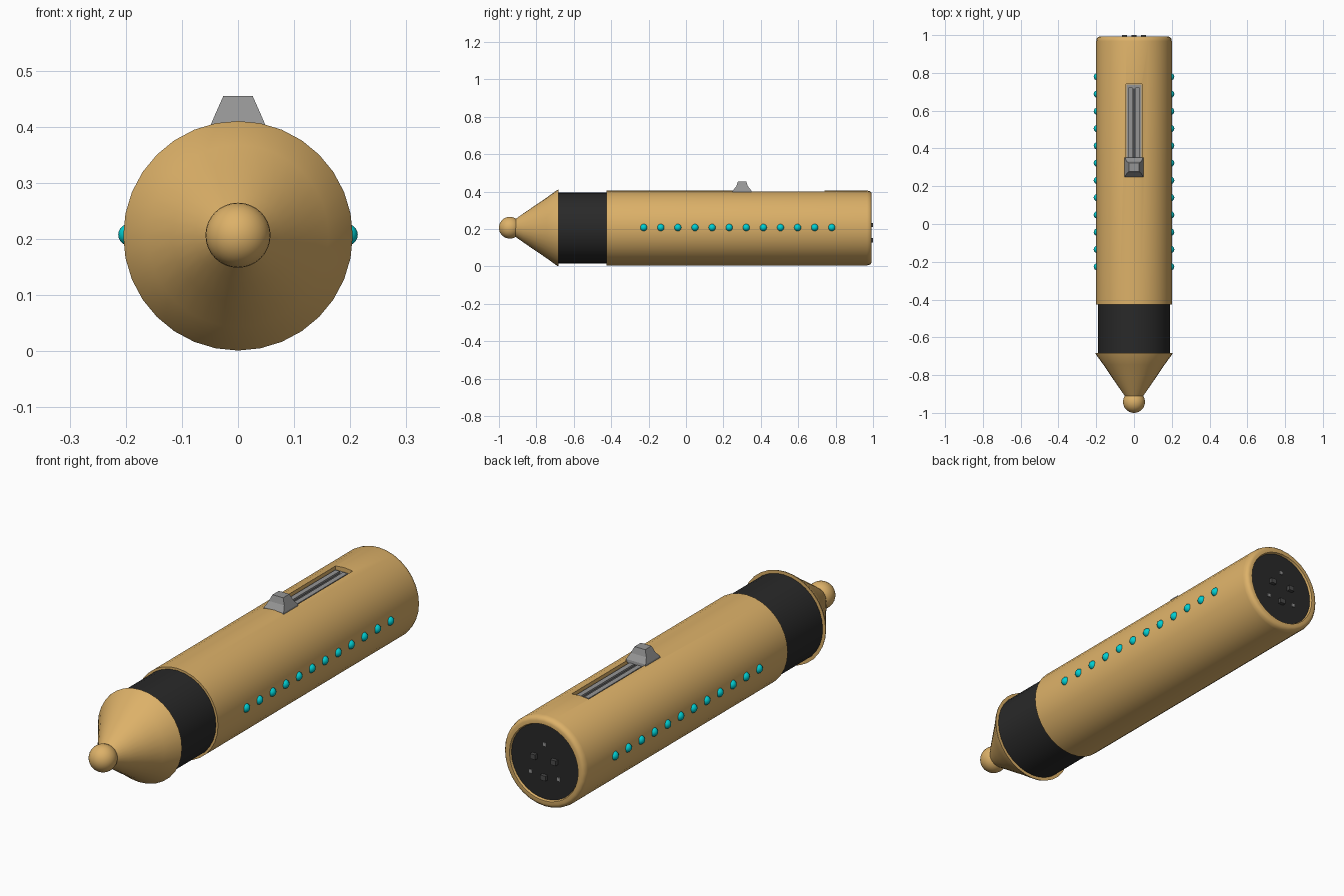
import bpy, bmesh, math
from mathutils import Matrix

if "Cube" in bpy.data.objects:
    bpy.data.objects.remove(bpy.data.objects["Cube"])

CZ = 0.2055   # height of the long axis
SIDES = 32


def material(name, rgb):
    m = bpy.data.materials.new(name)
    m.diffuse_color = (*rgb, 1)
    m.use_nodes = True
    m.node_tree.nodes["Principled BSDF"].inputs["Base Color"].default_value = m.diffuse_color
    return m


BRASS = material("brass", (0.72, 0.44, 0.14))
BLACK = material("black", (0.022, 0.022, 0.022))
CYAN = material("cyan", (0.0, 0.62, 0.65))
GREY = material("grey", (0.3, 0.3, 0.3))
DARK = material("dark_grey", (0.07, 0.07, 0.07))


def finish(name, bm, mat, smooth=True):
    bmesh.ops.recalc_face_normals(bm, faces=bm.faces)
    me = bpy.data.meshes.new(name)
    bm.to_mesh(me)
    bm.free()
    ob = bpy.data.objects.new(name, me)
    bpy.context.collection.objects.link(ob)
    if mat:
        me.materials.append(mat)
    bpy.ops.object.select_all(action='DESELECT')
    ob.select_set(True)
    bpy.context.view_layer.objects.active = ob
    if smooth:
        bpy.ops.object.shade_smooth_by_angle(angle=math.radians(35))
    return ob


def loft(bm, rings):
    """Skin a list of equal-length vertex rings and cap both ends."""
    rows = [[bm.verts.new(p) for p in ring] for ring in rings]
    n = len(rows[0])
    for a, b in zip(rows, rows[1:]):
        for i in range(n):
            j = (i + 1) % n
            bm.faces.new((a[i], a[j], b[j], b[i]))
    bm.faces.new(rows[0])
    bm.faces.new(rows[-1])


def lathe(name, profile, mat):
    """Turn (y, radius) points about the long axis."""
    bm = bmesh.new()
    ang = [2 * math.pi * i / SIDES for i in range(SIDES)]
    loft(bm, [[(r * math.sin(a), y, CZ + r * math.cos(a)) for a in ang] for y, r in profile])
    return finish(name, bm, mat)


def box(name, lo, hi, mat):
    bm = bmesh.new()
    bmesh.ops.create_cube(bm, size=1)
    for v in bm.verts:
        v.co = [(l + h) / 2 + c * (h - l) for l, h, c in zip(lo, hi, v.co)]
    return finish(name, bm, mat, False)


# main barrel with rounded rear lip and recessed rear face
body = lathe("barrel", [(-0.425, 0.2), (0.968, 0.2), (0.982, 0.197), (0.99, 0.19),
                        (0.993, 0.182), (0.993, 0.168), (0.98, 0.163)], BRASS)

# slot for the slider
cutter = box("slot_cutter", (-0.042, 0.25, 0.383), (0.042, 0.74, 0.5), BRASS)
cutter.hide_render = True
mod = body.modifiers.new("slot", 'BOOLEAN')
mod.object = cutter
mod.operation = 'DIFFERENCE'
mod.solver = 'EXACT'
bpy.context.view_layer.objects.active = body
bpy.ops.object.modifier_apply(modifier=mod.name)
bpy.data.objects.remove(cutter)

# slider track: floor plate with side rails and a central groove
box("track_floor", (-0.04, 0.252, 0.38), (0.04, 0.738, 0.386), GREY)
for side in (-1, 1):
    x0, x1 = sorted((side * 0.008, side * 0.03))
    box("track_rail", (x0, 0.265, 0.384), (x1, 0.722, 0.394), GREY)
box("track_groove", (-0.006, 0.27, 0.384), (0.006, 0.718, 0.388), DARK)

# slider knob: flared square pyramid stump
bm = bmesh.new()
loft(bm, [[(sx * hx, 0.3 + sy * hy, z) for sx, sy in ((-1, -1), (1, -1), (1, 1), (-1, 1))]
          for hx, hy, z in ((0.05, 0.052, 0.392), (0.048, 0.05, 0.405),
                            (0.038, 0.031, 0.428), (0.026, 0.022, 0.455))])
finish("slider_knob", bm, GREY, False)

# grip band, nose cone and ball tip
lathe("grip_band", [(-0.687, 0.19), (-0.42, 0.19)], BLACK)
lathe("nose_cone", [(-0.683, 0.2045), (-0.69, 0.202), (-0.745, 0.162), (-0.81, 0.118),
                    (-0.87, 0.077), (-0.915, 0.045)], BRASS)
bm = bmesh.new()
bmesh.ops.create_uvsphere(bm, u_segments=32, v_segments=16, radius=0.058)
bmesh.ops.transform(bm, verts=bm.verts,
                    matrix=Matrix.Translation((0, -0.942, CZ + 0.001)) @ Matrix.Rotation(math.pi / 2, 4, 'X'))
finish("ball_tip", bm, BRASS)

# rows of side lights
for side in (-1, 1):
    for i in range(12):
        bm = bmesh.new()
        bmesh.ops.create_uvsphere(bm, u_segments=16, v_segments=10, radius=0.0195)
        bmesh.ops.translate(bm, verts=bm.verts, vec=(side * 0.194, -0.226 + i * 0.0914, CZ + 0.002))
        finish("side_light", bm, CYAN)

# rear plate with contacts
lathe("rear_plate", [(0.972, 0.164), (0.984, 0.164)], BLACK)
for x, z in ((-0.05, 0.015), (0.05, 0.015), (0, -0.066)):
    box("rear_contact", (x - 0.013, 0.98, CZ + z - 0.011), (x + 0.013, 1.0, CZ + z + 0.011), DARK)
for x, z in ((0, 0.078), (-0.068, -0.058), (0.068, -0.058)):
    box("rear_stud", (x - 0.007, 0.98, CZ + z - 0.007), (x + 0.007, 0.988, CZ + z + 0.007), GREY)
